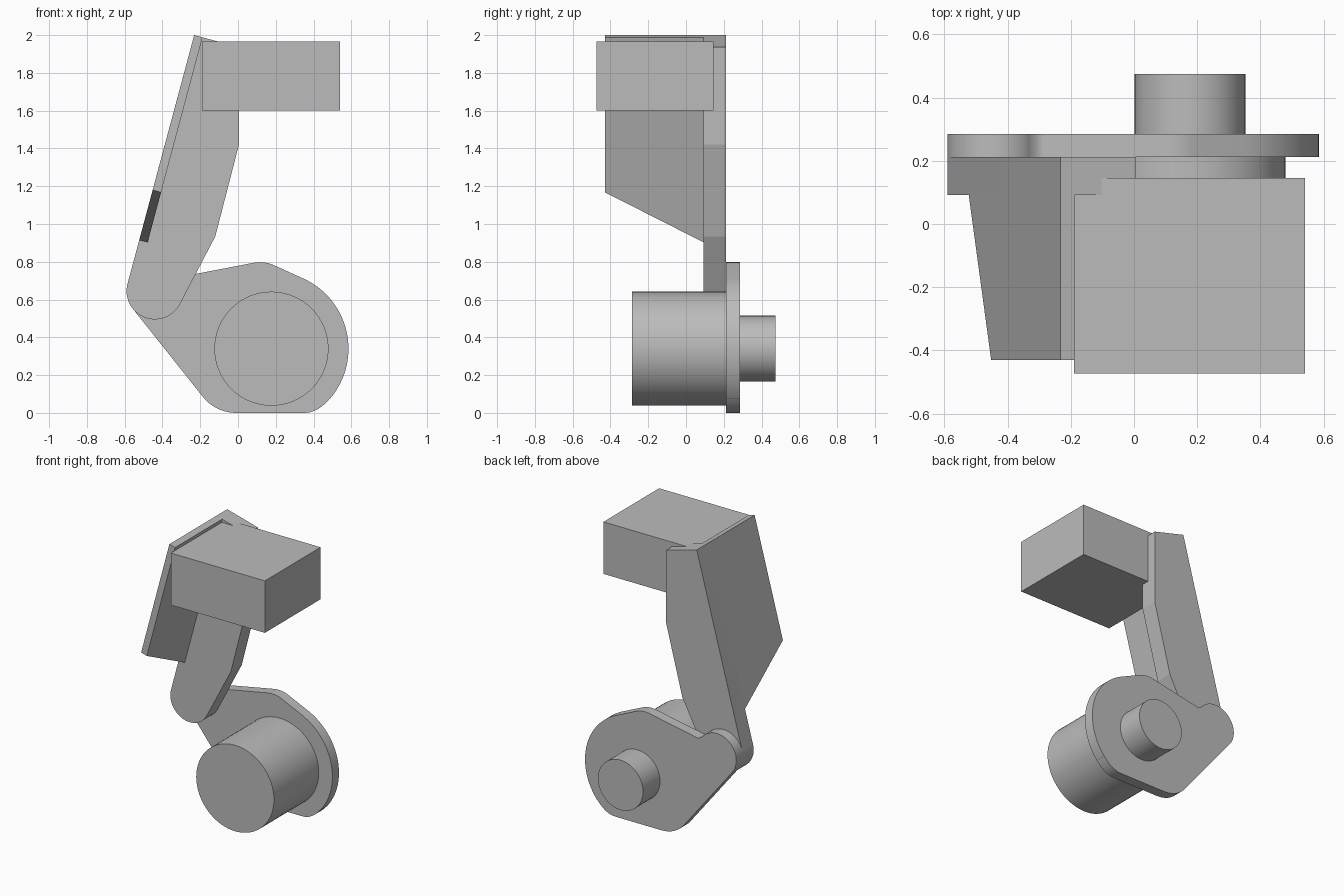
import bpy, bmesh
from math import sin, cos, radians
from mathutils import Vector

cube = bpy.data.objects.get("Cube")
if cube:
    bpy.data.objects.remove(cube, do_unlink=True)

grey = bpy.data.materials.new("plain grey")
grey.use_nodes = True
colour = (0.5, 0.5, 0.5, 1)
grey.diffuse_color = colour
grey.node_tree.nodes["Principled BSDF"].inputs["Base Color"].default_value = colour


def arc(centre, r, start, end, steps=32):
    """Points along a circular arc, angles in degrees."""
    angles = [radians(start + (end - start) * i / steps) for i in range(steps + 1)]
    return [(centre[0] + r * cos(a), centre[1] + r * sin(a)) for a in angles]


def bend(a, corner, b, steps=12):
    """Rounded corner leading from a to b."""
    a, c, b = Vector(a), Vector(corner), Vector(b)
    ts = [i / steps for i in range(steps + 1)]
    return [tuple(a * (1 - t) ** 2 + c * 2 * t * (1 - t) + b * t * t) for t in ts]


def prism(name, outline, offset):
    """Extrude a planar outline of 3D points by an offset."""
    bm = bmesh.new()
    face = bm.faces.new([bm.verts.new(p) for p in outline])
    new = bmesh.ops.extrude_face_region(bm, geom=[face], use_keep_orig=True)["geom"]
    bmesh.ops.translate(bm, vec=offset, verts=[v for v in new if isinstance(v, bmesh.types.BMVert)])
    bmesh.ops.recalc_face_normals(bm, faces=bm.faces)
    mesh = bpy.data.meshes.new(name)
    bm.to_mesh(mesh)
    bm.free()
    mesh.materials.append(grey)
    obj = bpy.data.objects.new(name, mesh)
    bpy.context.collection.objects.link(obj)
    bpy.ops.object.select_all(action="DESELECT")
    obj.select_set(True)
    bpy.context.view_layer.objects.active = obj
    bpy.ops.object.shade_smooth_by_angle(angle=radians(10))
    return obj


def slab(name, outline, front, back):
    """Extrude an x-z outline between two depths."""
    return prism(name, [(x, front, z) for x, z in outline], (0, back - front, 0))


hub = (0.177, 0.34)
pivot = (-0.44, 0.645)

# Base plate with rounded corners
plate = arc(hub, 0.408, 65, -40)
plate += bend((0.485, 0.075), (0.423, 0), (0.35, 0))
plate += bend((-0.005, 0), (-0.119, 0), (-0.19, 0.09))
plate += arc(pivot, 0.15, 219, 45)
plate += bend((-0.33, 0.746), (-0.305, 0.722), (-0.285, 0.724))
plate += bend((0.08, 0.794), (0.14, 0.805), (0.19, 0.782))
slab("base_plate", plate, 0.212, 0.285)

# Motor housing in front, shaft behind
slab("motor_housing", arc(hub, 0.302, 0, 354.375, 63), -0.285, 0.212)
slab("rear_shaft", arc(hub, 0.175, 0, 354.375, 63), 0.285, 0.474)

# Swing arm
arm = arc(pivot, 0.15, 165, 334)
arm += [(-0.12, 0.935), (0.005, 1.42), (0.005, 1.936), (-0.232, 2)]
slab("swing_arm", arm, 0.092, 0.212)

# Side flange along the leaning edge of the arm
lean = radians(15)
top = Vector((-0.232, 0, 2))
down = Vector((-sin(lean), 0, -cos(lean)))
inward = Vector((cos(lean), 0, -sin(lean)))
flange = [(-0.43, 0), (0.092, 0), (0.092, 1.123), (-0.43, 0.849)]
prism("side_flange", [top + down * s + Vector((0, y, 0)) for y, s in flange], inward * 0.046)

# Head block
slab("head_block", [(-0.19, 1.6), (0.54, 1.6), (0.54, 1.965), (-0.19, 1.965)], -0.473, 0.145)
